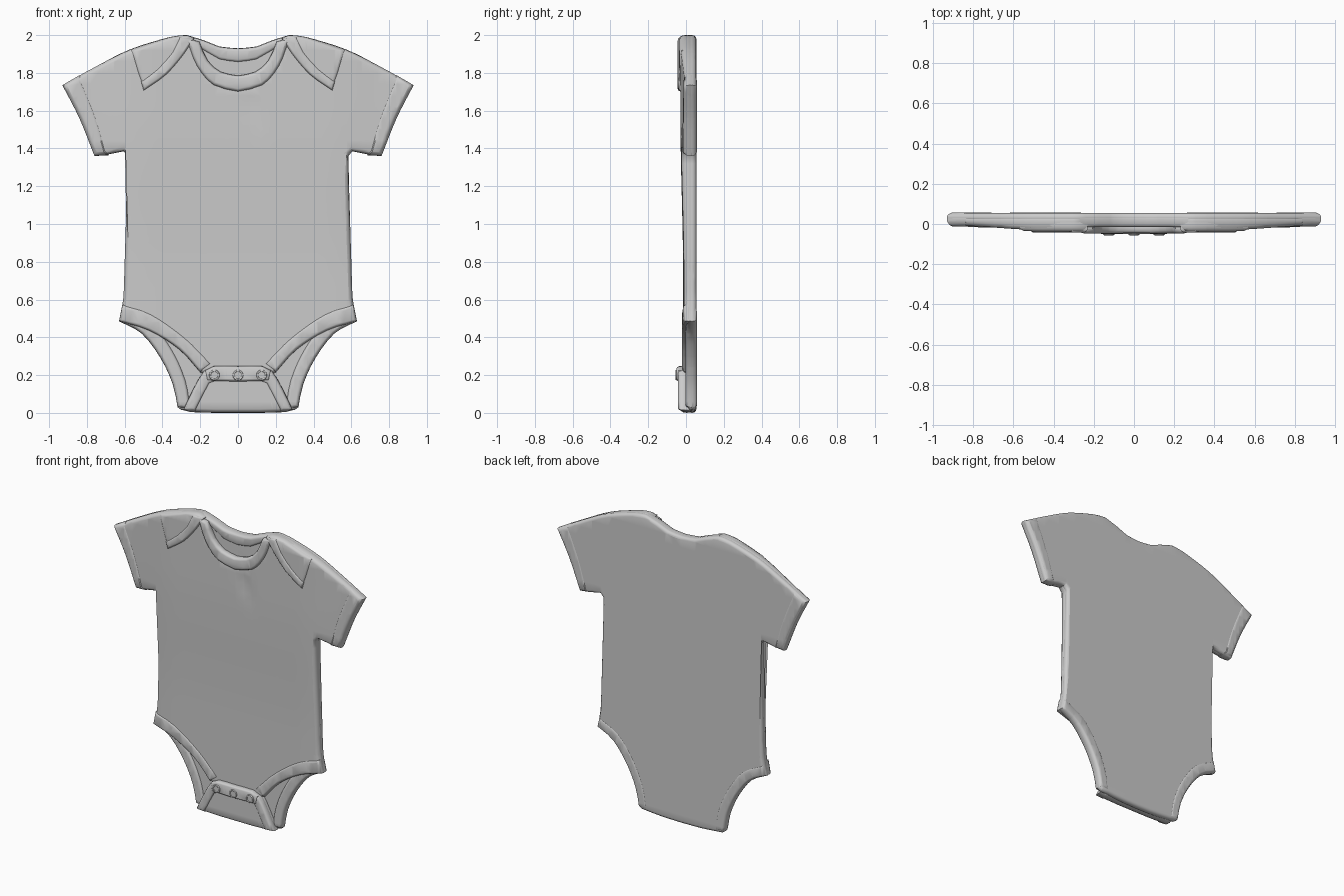
import bpy, bmesh, math
from mathutils import Vector

if "Cube" in bpy.data.objects:
    bpy.data.objects.remove(bpy.data.objects["Cube"])


def spline(*pts):
    """Smooth open path through (x, z) points."""
    p = [Vector(q) for q in pts]
    p = [2 * p[0] - p[1]] + p + [2 * p[-1] - p[-2]]
    out = []
    for a, b, c, d in zip(p, p[1:], p[2:], p[3:]):
        n = max(1, int((c - b).length / 0.045))
        for i in range(n):
            t = i / n
            out.append(0.5 * (2 * b + (c - a) * t + (2 * a - 5 * b + 4 * c - d) * t * t
                              + (3 * b - a - 3 * c + d) * t ** 3))
    return out + [p[-2]]


def flip(pts):
    return [Vector((-p.x, p.y)) for p in pts]


def full(half):
    """Mirror a half path that starts on x = 0."""
    return flip(half)[:0:-1] + half


def clean(pts):
    out = [p for i, p in enumerate(pts) if (p - pts[i - 1]).length > 0.004]
    area = sum(out[i - 1].cross(out[i]) for i in range(len(out)))
    return out if area > 0 else out[::-1]


def inset(pts, dist):
    out = []
    for i, p in enumerate(pts):
        e = (p - pts[i - 1]).normalized()
        f = (pts[(i + 1) % len(pts)] - p).normalized()
        n1, n2 = Vector((-e.y, e.x)), Vector((-f.y, f.x))
        m = n1 + n2
        m = m.normalized() if m.length > 0.01 else n1
        out.append(p + m * dist / max(m.dot(n1), 0.5))
    return out


def step(t):
    t = min(max(t, 0), 1)
    return t * t * (3 - 2 * t)


def drape(x, z):
    """Chest swells forward, sleeves flatten; soft folds under the collar."""
    y = -0.015 * step((z - 0.7) / 0.9) + 0.022 * step((abs(x) - 0.45) / 0.45)
    fold = math.exp(-((x - 0.08 - (1.6 - z) * 0.4) / 0.04) ** 2 - ((z - 1.62) / 0.09) ** 2)
    return y + 0.008 * fold


def panel(name, pts, y0, y1, edge=0.02, grid=0.06):
    """Padded cloth panel with a rounded rim between y0 and y1."""
    pts = clean(pts)
    bm = bmesh.new()
    mid, half, steps = (y0 + y1) / 2, (y1 - y0) / 2, 6
    depth = min(half, 0.03)
    rings = []
    for k in range(steps + 1):
        a = math.pi * (k / steps - 0.5)
        y = mid + math.sin(a) * depth + (half - depth) * (2 * k / steps - 1)
        rings.append([bm.verts.new((p.x, y, p.y)) for p in inset(pts, edge * (1 - math.cos(a)))])
    for r, s in zip(rings, rings[1:]):
        for i in range(len(r)):
            bm.faces.new((r[i - 1], r[i], s[i], s[i - 1]))
    caps = [bm.faces.new(rings[0]), bm.faces.new(rings[-1])]
    bmesh.ops.triangulate(bm, faces=caps, ngon_method='EAR_CLIP')
    # cut a grid so that the cloth can bend
    for axis, lo, hi in ((0, -0.96, 0.96), (2, 0, 2)):
        for i in range(int((hi - lo) / grid) + 1):
            no = Vector((0, 0, 0))
            no[axis] = 1
            bmesh.ops.bisect_plane(bm, geom=bm.verts[:] + bm.edges[:] + bm.faces[:],
                                   dist=0.0005, plane_co=no * (lo + i * grid), plane_no=no)
    for v in bm.verts:
        if v.co.y < 0.015:
            v.co.y += drape(v.co.x, v.co.z)
    bmesh.ops.recalc_face_normals(bm, faces=bm.faces[:])
    me = bpy.data.meshes.new(name)
    bm.to_mesh(me)
    bm.free()
    ob = bpy.data.objects.new(name, me)
    bpy.context.collection.objects.link(ob)
    smooth(ob)
    return ob


def smooth(ob):
    bpy.ops.object.select_all(action='DESELECT')
    ob.select_set(True)
    bpy.context.view_layer.objects.active = ob
    bpy.ops.object.shade_smooth_by_angle(angle=math.radians(50))


def pair(name, pts, *args):
    panel("right_" + name, pts, *args)
    panel("left_" + name, flip(pts), *args)


# shared outline pieces, right half
shoulder = spline((0.27, 2.0), (0.36, 1.99), (0.57, 1.925), (0.75, 1.835), (0.93, 1.735))
cuff_end = spline((0.93, 1.735), (0.84, 1.56), (0.76, 1.36))
sleeve_under = spline((0.76, 1.36), (0.69, 1.368), (0.605, 1.385))
side = spline((0.585, 1.36), (0.588, 1.2), (0.6, 0.8), (0.608, 0.6), (0.63, 0.485))
outer = shoulder + cuff_end + sleeve_under + side
back_neck = spline((0, 1.93), (0.1, 1.94), (0.18, 1.972), (0.27, 2.0))
back_leg = spline((0.63, 0.485), (0.51, 0.42), (0.41, 0.29), (0.345, 0.15), (0.32, 0.03))
front_leg = spline((0.63, 0.485), (0.47, 0.435), (0.31, 0.335), (0.2, 0.215))

# back panel and front panel
panel("back_panel", full(back_neck + outer + back_leg
      + spline((0.3, 0.015), (0.15, 0.003), (0, 0))[:-1]) + [Vector((0, 0))], 0.01, 0.055)
panel("front_panel", full(spline((0, 1.74), (0.11, 1.77), (0.19, 1.86), (0.24, 1.97))
      + outer + front_leg + spline((0.14, 0.18), (0.05, 0.18))), -0.015, 0.047, 0.022)

# neckline: front collar and back neck band
collar_out = spline((0, 1.70), (0.13, 1.735), (0.22, 1.84), (0.275, 1.985))
collar_in = spline((0, 1.785), (0.09, 1.805), (0.16, 1.865), (0.205, 1.965))
panel("front_collar", full(collar_out) + full(collar_in)[::-1], -0.031, 0.02, 0.016)
neck_low = spline((0, 1.855), (0.1, 1.87), (0.17, 1.91), (0.25, 1.96))
panel("back_neck_band", full(back_neck) + full(neck_low)[::-1], 0.0, 0.05, 0.016)

# overlapping shoulder flaps with bound edges
flap_edge = spline((0.23, 1.985), (0.285, 1.9), (0.38, 1.79), (0.5, 1.705))
flap_in = spline((0.31, 1.99), (0.35, 1.91), (0.43, 1.82), (0.515, 1.755))
pair("shoulder_flap", flap_edge + spline((0.5, 1.705), (0.535, 1.8), (0.57, 1.922))
     + spline((0.57, 1.922), (0.36, 1.99), (0.27, 2.0)), -0.022, 0.045, 0.018)
pair("flap_binding", flap_edge + flap_in[::-1], -0.028, 0.02, 0.012)

# sleeve cuffs
pair("sleeve_cuff", cuff_end + spline((0.685, 1.364), (0.745, 1.57), (0.835, 1.79)),
     -0.019, 0.058, 0.02)

# leg bindings, front and back
pair("front_leg_binding", front_leg
     + spline((0.14, 0.26), (0.28, 0.4), (0.46, 0.525), (0.612, 0.575)), -0.021, 0.03, 0.014)
pair("back_leg_binding", back_leg
     + spline((0.25, 0.02), (0.275, 0.17), (0.345, 0.33), (0.46, 0.48), (0.612, 0.56)),
     -0.002, 0.058, 0.016)

# crotch flap folded up over the front
flap_side = spline((0.13, 0.245), (0.18, 0.222), (0.235, 0.13), (0.29, 0.015))
panel("crotch_flap", full([Vector((0, 0.243)), Vector((0.07, 0.243))] + flap_side
      + spline((0.25, 0.004), (0.12, 0.0))), -0.033, 0.04, 0.02)
pair("crotch_binding", flap_side
     + spline((0.225, 0.01), (0.185, 0.09), (0.15, 0.155), (0.11, 0.17)), -0.042, 0.01, 0.014)
panel("snap_placket", full(spline((0, 0.247), (0.13, 0.247), (0.175, 0.225))
      + spline((0.165, 0.17), (0, 0.165))[:-1]) + [Vector((0, 0.165))], -0.05, 0.0, 0.012)

# snaps
for i in (-1, 0, 1):
    place = dict(rotation=(math.pi / 2, 0, 0))
    bpy.ops.mesh.primitive_cylinder_add(vertices=24, radius=0.022, depth=0.01,
                                        location=(i * 0.125, -0.048, 0.2), **place)
    bpy.context.object.name = f"snap_disc_{i + 2}"
    smooth(bpy.context.object)
    bpy.ops.mesh.primitive_torus_add(major_segments=28, minor_segments=8, major_radius=0.023,
                                     minor_radius=0.005, location=(i * 0.125, -0.051, 0.2), **place)
    bpy.context.object.name = f"snap_rim_{i + 2}"
    smooth(bpy.context.object)
